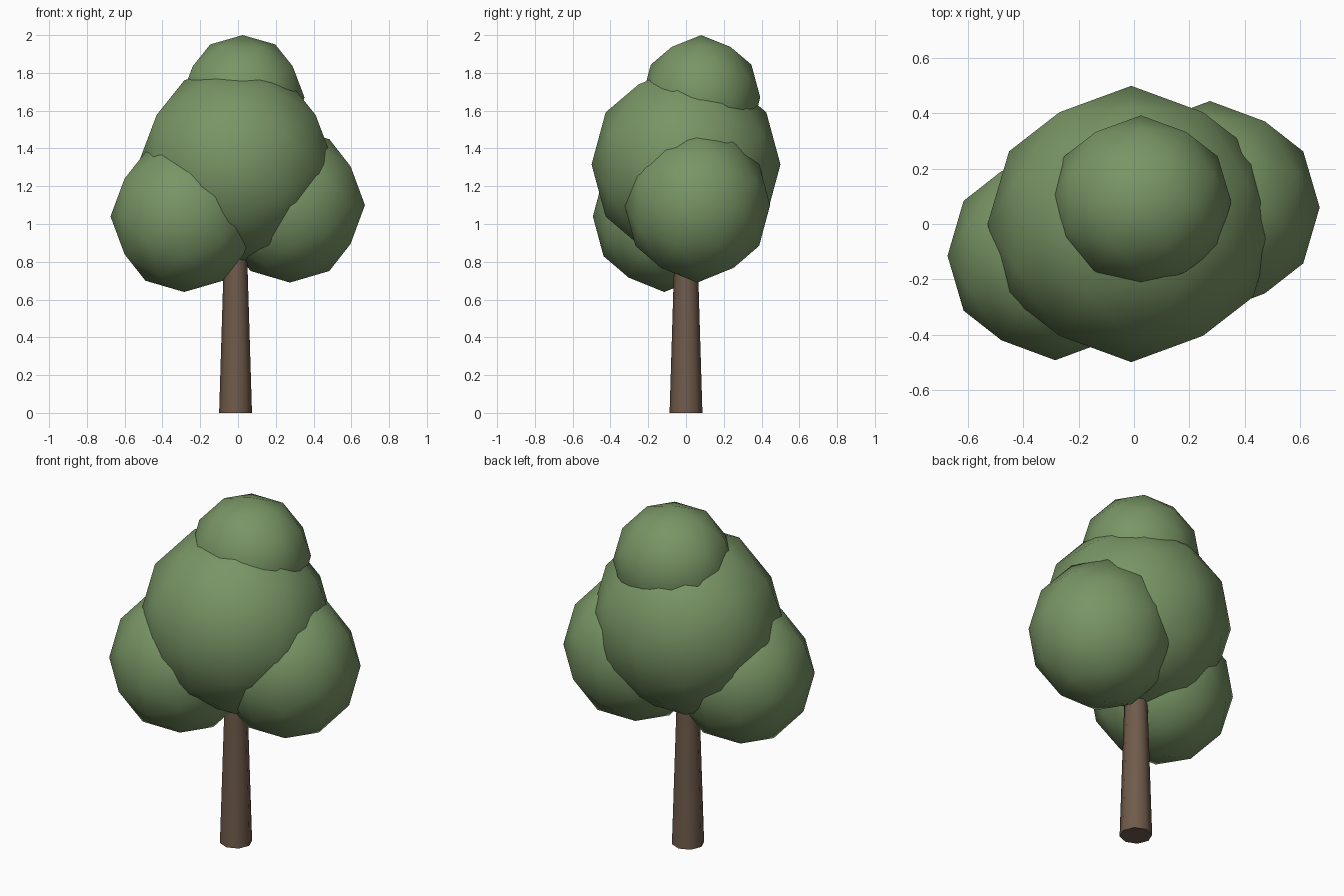
import bpy, bmesh, math
from itertools import combinations
from mathutils import Vector, Matrix

if "Cube" in bpy.data.objects:
    bpy.data.objects.remove(bpy.data.objects["Cube"])


def material(name, color):
    m = bpy.data.materials.new(name)
    m.diffuse_color = (*color, 1)
    m.use_nodes = True
    m.node_tree.nodes["Principled BSDF"].inputs["Base Color"].default_value = m.diffuse_color
    return m


leaf = material("leaf_green", (0.19, 0.30, 0.13))
bark = material("bark_brown", (0.16, 0.105, 0.07))


def finish(name, bm, mat):
    bmesh.ops.recalc_face_normals(bm, faces=bm.faces)
    mesh = bpy.data.meshes.new(name)
    bm.to_mesh(mesh)
    bm.free()
    mesh.materials.append(mat)
    ob = bpy.data.objects.new(name, mesh)
    bpy.context.collection.objects.link(ob)
    return ob


# Once-subdivided icosahedron with its two-fold axes along x, y and z
def ball_points():
    g = (1 + math.sqrt(5)) / 2
    corners = []
    for s in (-1, 1):
        for t in (-1, 1):
            corners += [Vector((s * g, t, 0)), Vector((0, s * g, t)), Vector((t, 0, s * g))]
    mids = [p + q for p, q in combinations(corners, 2) if (p - q).length < 2.01]
    return [p.normalized() for p in corners + mids]


def foliage(name, center, radii):
    bm = bmesh.new()
    for p in ball_points():
        bm.verts.new([c + r * v for c, r, v in zip(center, radii, p)])
    bmesh.ops.convex_hull(bm, input=bm.verts)
    ob = finish(name, bm, leaf)
    ob.data.shade_smooth()


# Foliage clumps
foliage("foliage_main", (-0.01, 0, 1.315), (0.52, 0.50, 0.525))
foliage("foliage_left", (-0.285, -0.115, 1.04), (0.39, 0.378, 0.40))
foliage("foliage_right", (0.275, 0.06, 1.10), (0.397, 0.385, 0.41))
foliage("foliage_top", (0.025, 0.08, 1.67), (0.327, 0.313, 0.33))

# Tapered eight-sided trunk, running up into the foliage
bm = bmesh.new()
bmesh.ops.create_cone(bm, cap_ends=True, segments=8, radius1=0.087, radius2=0.058,
                      depth=0.95, matrix=Matrix.Translation((-0.013, 0, 0.475)))
trunk = finish("trunk", bm, bark)
bpy.context.view_layer.objects.active = trunk
trunk.select_set(True)
bpy.ops.object.shade_smooth_by_angle(angle=math.radians(50))
